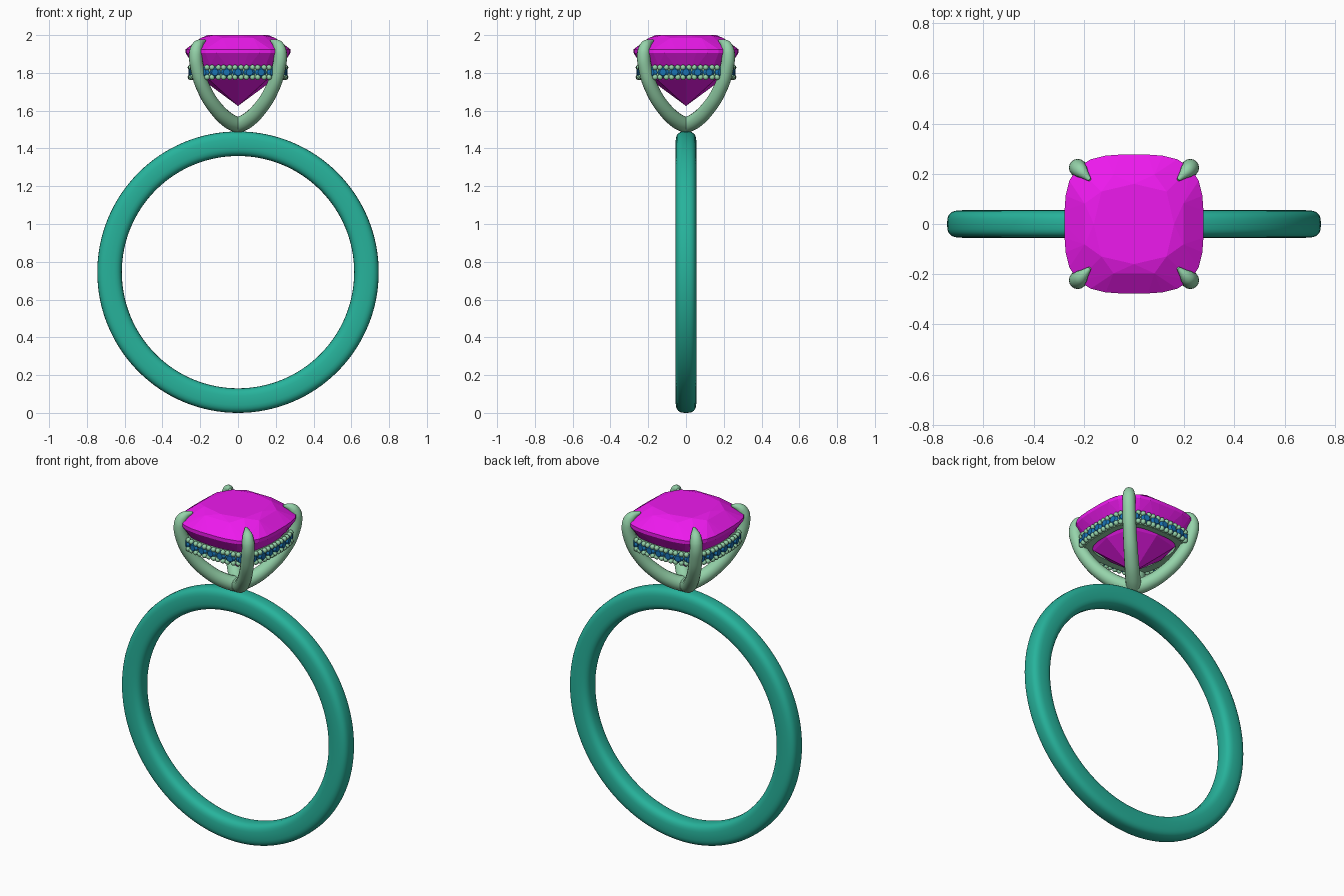
import bpy, bmesh, math
from mathutils import Vector, Matrix

if "Cube" in bpy.data.objects:
    bpy.data.objects.remove(bpy.data.objects["Cube"])

TAU = 2 * math.pi


def material(name, rgb):
    m = bpy.data.materials.new(name)
    m.diffuse_color = (*rgb, 1)
    m.use_nodes = True
    m.node_tree.nodes["Principled BSDF"].inputs["Base Color"].default_value = m.diffuse_color
    return m


BAND = material("teal metal", (0.02, 0.45, 0.33))
SETTING = material("pale green metal", (0.30, 0.65, 0.40))
STONE = material("magenta stone", (0.85, 0.01, 0.85))
BLUE = material("blue stone", (0.01, 0.17, 0.45))


def add_object(name, bm, mat, smooth=None):
    bmesh.ops.recalc_face_normals(bm, faces=bm.faces)
    me = bpy.data.meshes.new(name)
    bm.to_mesh(me)
    bm.free()
    me.materials.append(mat)
    ob = bpy.data.objects.new(name, me)
    bpy.context.collection.objects.link(ob)
    if smooth:
        bpy.ops.object.select_all(action='DESELECT')
        ob.select_set(True)
        bpy.context.view_layer.objects.active = ob
        bpy.ops.object.shade_smooth_by_angle(angle=math.radians(smooth))
    return ob


def superellipse(a, b, n, t):
    c, s = math.cos(t), math.sin(t)
    return (a * math.copysign(abs(c) ** (2 / n), c),
            b * math.copysign(abs(s) ** (2 / n), s))


def cushion(r, t, n=3.3):
    """Point of the cushion outline in polar direction t."""
    c, s = math.cos(t), math.sin(t)
    k = r / (abs(c) ** n + abs(s) ** n) ** (1 / n)
    return Vector((k * c, k * s, 0))


def closed_sweep(sections):
    """Closed loop of closed sections, joined by quads."""
    bm = bmesh.new()
    rows = [[bm.verts.new(p) for p in sec] for sec in sections]
    for a, b in zip(rows, rows[1:] + rows[:1]):
        for j in range(len(a)):
            k = (j + 1) % len(a)
            bm.faces.new((a[j], a[k], b[k], b[j]))
    return bm


def hull(points):
    bm = bmesh.new()
    for p in points:
        bm.verts.new(p)
    res = bmesh.ops.convex_hull(bm, input=bm.verts)
    junk = [v for v in res["geom_interior"] if isinstance(v, bmesh.types.BMVert)]
    bmesh.ops.delete(bm, geom=junk, context='VERTS')
    return bm


# Finger band
profile = [superellipse(0.065, 0.055, 3, TAU * j / 28) for j in range(28)]
sections = []
for i in range(128):
    t = TAU * i / 128
    sections.append([((0.68 + r) * math.cos(t), y, 0.745 + (0.68 + r) * math.sin(t))
                     for r, y in profile])
add_object("band", closed_sweep(sections), BAND, 60)

# Cushion-cut centre stone
points = [Vector((0, 0, 1.625))]
for radius, z, count, shift in ((0.277, 1.925, 32, 0), (0.277, 1.905, 32, 0),
                                (0.20, 1.985, 8, 0.5), (0.16, 2.0, 8, 0),
                                (0.19, 1.765, 8, 0), (0.235, 1.84, 16, 0.5)):
    points += [cushion(radius, TAU * (i + shift) / count) + Vector((0, 0, z))
               for i in range(count)]
add_object("centre_stone", hull(points), STONE)

# Four claw prongs: (distance along x and y, height, radius)
path = ((0.0, 1.522, 0.042), (0.05, 1.548, 0.041), (0.115, 1.61, 0.039),
        (0.178, 1.71, 0.037), (0.214, 1.815, 0.036), (0.223, 1.91, 0.035),
        (0.212, 1.946, 0.029), (0.176, 1.972, 0.007))
for q in range(4):
    cu = bpy.data.curves.new("prong", 'CURVE')
    cu.dimensions = '3D'
    cu.bevel_depth = 1
    cu.bevel_resolution = 6
    cu.resolution_u = 8
    cu.use_fill_caps = True
    sp = cu.splines.new('BEZIER')
    sp.bezier_points.add(len(path) - 1)
    sx, sy = ((1, 1), (-1, 1), (-1, -1), (1, -1))[q]
    for bp, (d, z, r) in zip(sp.bezier_points, path):
        bp.co = (sx * d, sy * d, z)
        bp.radius = r
        bp.handle_left_type = bp.handle_right_type = 'AUTO'
    tmp = bpy.data.objects.new("tmp", cu)
    bpy.context.collection.objects.link(tmp)
    bpy.context.view_layer.update()
    bm = bmesh.new()
    mesh = bpy.data.meshes.new_from_object(
        tmp.evaluated_get(bpy.context.evaluated_depsgraph_get()))
    bm.from_mesh(mesh)
    bpy.data.objects.remove(tmp)
    bpy.data.meshes.remove(mesh)
    add_object("prong_%d" % (q + 1), bm, SETTING, 50)

# Hidden halo rail under the stone
Z = 1.803
rail = []
for i in range(96):
    t = TAU * i / 96
    rail.append([cushion(r, t) + Vector((0, 0, Z + h)) for r, h in
                 ((0.195, -0.03), (0.235, -0.034), (0.244, -0.024),
                  (0.244, 0.024), (0.235, 0.034), (0.195, 0.03))])
add_object("halo_rail", closed_sweep(rail), SETTING, 30)

# Even spacing round the halo by arc length
fine = [cushion(0.246, TAU * i / 2000) for i in range(2001)]
lengths = [0.0]
for a, b in zip(fine, fine[1:]):
    lengths.append(lengths[-1] + (b - a).length)


def halo_frame(u):
    target = (u % 1) * lengths[-1]
    i = max(1, next(k for k, s in enumerate(lengths) if s >= target))
    tangent = (fine[i] - fine[i - 1]).normalized()
    out = Vector((tangent.y, -tangent.x, 0))
    pos = fine[i] if target > 0 else fine[0]
    return pos + Vector((0, 0, Z)), tangent, out


# Halo stones and the beads between them
N = 28
stones, beads = bmesh.new(), bmesh.new()
for k in range(N):
    pos, tan, out = halo_frame(k / N)
    rot = Matrix((tan, Vector((0, 0, 1)), out)).transposed().to_4x4()
    for depth, r1, r2, off in ((0.012, 0.031, 0.018, 0.010), (0.024, 0.006, 0.031, -0.008)):
        bmesh.ops.create_cone(stones, cap_ends=True, segments=8, radius1=r1, radius2=r2,
                              depth=depth,
                              matrix=Matrix.Translation(pos + out * off) @ rot)
    pos, tan, out = halo_frame((k + 0.5) / N)
    for side in (-1, 1):
        for shift in (-0.014, 0.014):
            p = pos + out * 0.006 + tan * shift + Vector((0, 0, side * 0.026))
            bmesh.ops.create_uvsphere(beads, u_segments=12, v_segments=8, radius=0.0145,
                                      matrix=Matrix.Translation(p))
add_object("halo_stones", stones, BLUE)
add_object("halo_beads", beads, SETTING, 60)
